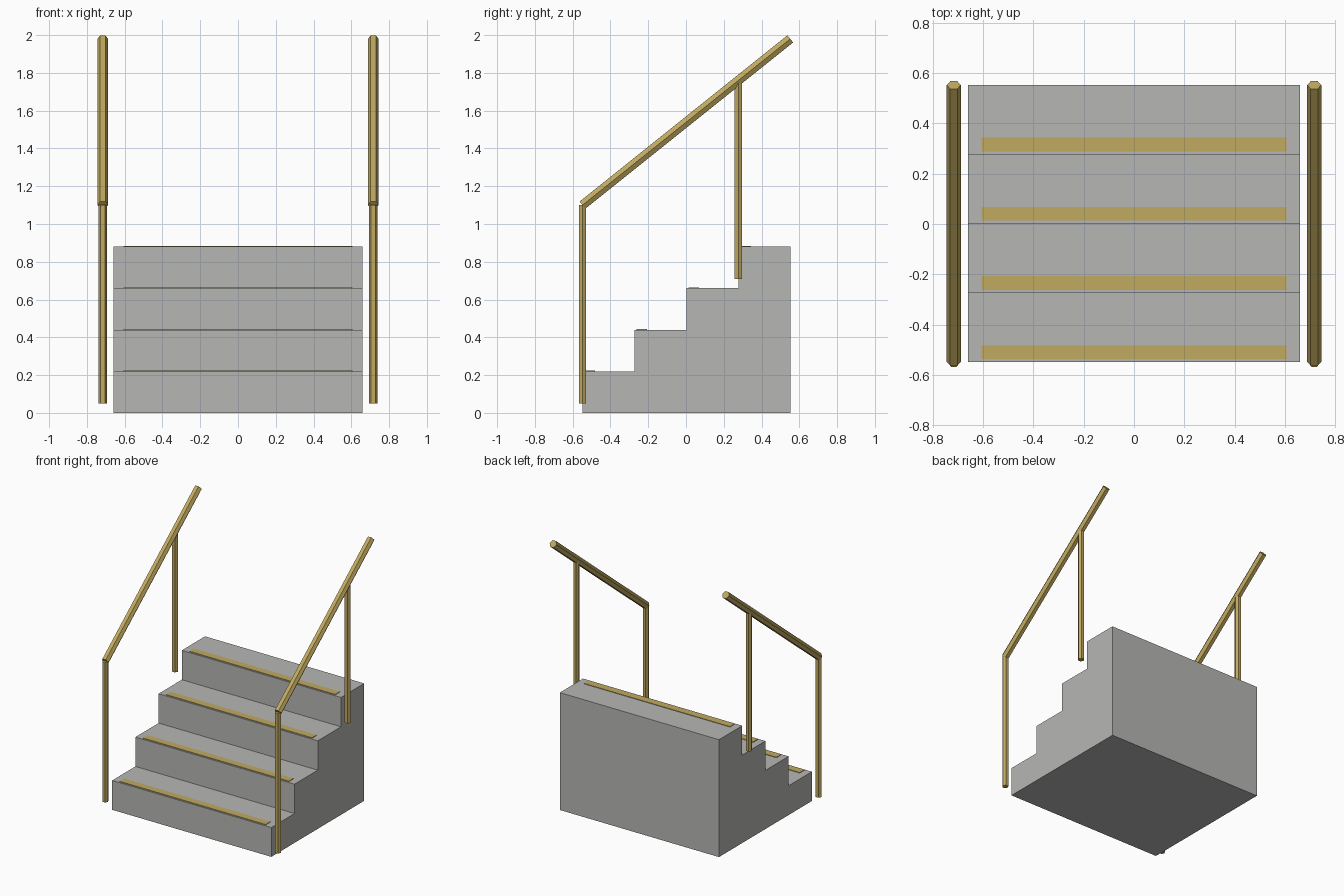
import bpy, bmesh, math
from mathutils import Vector

if "Cube" in bpy.data.objects:
    bpy.data.objects.remove(bpy.data.objects["Cube"])

STEPS, RISE, RUN = 4, 0.22, 0.275
HALF_W, FRONT = 0.66, -0.548
RAIL_X = 0.716


def material(name, rgb):
    m = bpy.data.materials.new(name)
    m.diffuse_color = (*rgb, 1)
    m.use_nodes = True
    m.node_tree.nodes["Principled BSDF"].inputs["Base Color"].default_value = m.diffuse_color
    return m


concrete = material("concrete grey", (0.47, 0.47, 0.46))
brass = material("brass yellow", (0.53, 0.40, 0.12))


def finish(name, bm, mat):
    bmesh.ops.recalc_face_normals(bm, faces=bm.faces)
    mesh = bpy.data.meshes.new(name)
    bm.to_mesh(mesh)
    bm.free()
    mesh.materials.append(mat)
    obj = bpy.data.objects.new(name, mesh)
    bpy.context.collection.objects.link(obj)
    return obj


def prism(name, profile, half_width, mat):
    """Extrude a (y, z) profile across the width."""
    bm = bmesh.new()
    face = bm.faces.new([bm.verts.new((-half_width, y, z)) for y, z in profile])
    ext = bmesh.ops.extrude_face_region(bm, geom=[face])
    moved = [v for v in ext["geom"] if isinstance(v, bmesh.types.BMVert)]
    bmesh.ops.translate(bm, vec=(2 * half_width, 0, 0), verts=moved)
    return finish(name, bm, mat)


def tube(name, a, b, radius, mat):
    """Six-sided bar between two points lying in one x plane."""
    a, b = Vector(a), Vector(b)
    side = Vector((1, 0, 0))
    up = (b - a).normalized().cross(side)
    angles = [math.tau * i / 6 for i in range(6)]
    ring = [radius * (math.cos(t) * side + math.sin(t) * up) for t in angles]
    bm = bmesh.new()
    low = [bm.verts.new(a + r) for r in ring]
    high = [bm.verts.new(b + r) for r in ring]
    bm.faces.new(low)
    bm.faces.new(high)
    for i in range(6):
        j = (i + 1) % 6
        bm.faces.new((low[i], low[j], high[j], high[i]))
    return finish(name, bm, mat)


# Solid flight of steps
profile = [(FRONT, 0)]
for i in range(STEPS):
    y, z = FRONT + i * RUN, (i + 1) * RISE
    profile += [(y, z), (y + RUN, z)]
profile.append((FRONT + STEPS * RUN, 0))
prism("stair_block", profile, HALF_W, concrete)

# Thin edge strip on each tread
for i in range(STEPS):
    y, z = FRONT + i * RUN + 0.011, (i + 1) * RISE
    strip = [(y, z - 0.002), (y, z + 0.004), (y + 0.055, z + 0.004), (y + 0.055, z - 0.002)]
    prism(f"tread_strip_{i + 1}", strip, 0.605, brass)

# Handrail and two posts on each side
for label, sx in (("left", -1), ("right", 1)):
    x = sx * RAIL_X
    for post, step in (("lower", 0), ("upper", 3)):
        y, z = FRONT + step * RUN, 0.05 + step * RISE
        tube(f"{label}_{post}_post", (x, y, z), (x, y, z + 1.05), 0.0225, brass)
    tube(f"{label}_handrail", (x, FRONT, 1.10),
         (x, FRONT + STEPS * RUN, 1.10 + STEPS * RISE), 0.028, brass)
